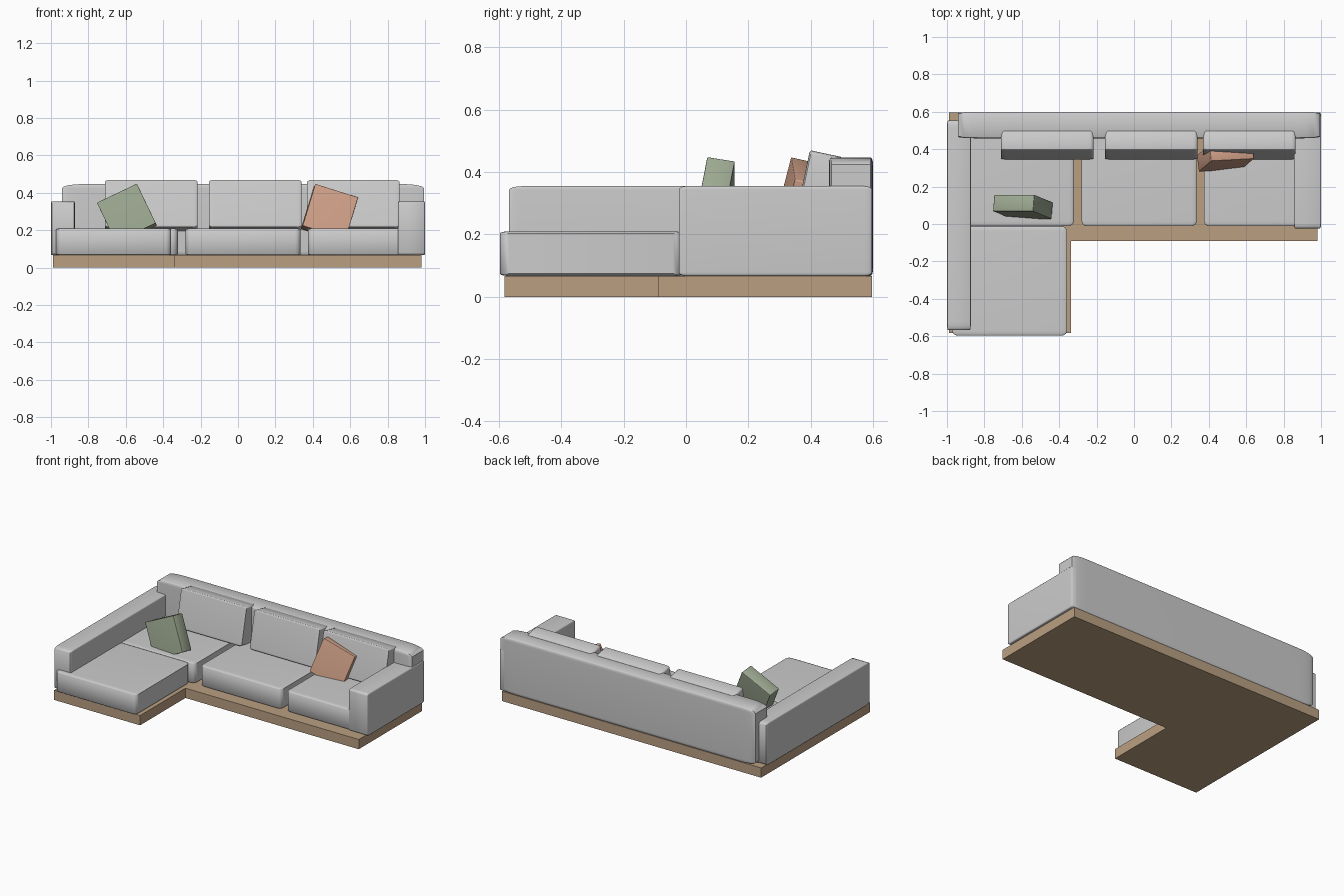
import bpy, bmesh
from math import radians

if "Cube" in bpy.data.objects:
    bpy.data.objects.remove(bpy.data.objects["Cube"])


def material(name, rgb):
    m = bpy.data.materials.new(name)
    m.diffuse_color = (*rgb, 1)
    m.use_nodes = True
    m.node_tree.nodes["Principled BSDF"].inputs["Base Color"].default_value = m.diffuse_color
    return m


def finish(name, bm, mat=None, smooth=False):
    me = bpy.data.meshes.new(name)
    bmesh.ops.recalc_face_normals(bm, faces=bm.faces[:])
    bm.to_mesh(me)
    bm.free()
    ob = bpy.data.objects.new(name, me)
    bpy.context.collection.objects.link(ob)
    if mat:
        me.materials.append(mat)
    if smooth:
        bpy.ops.object.select_all(action='DESELECT')
        ob.select_set(True)
        bpy.context.view_layer.objects.active = ob
        bpy.ops.object.shade_smooth_by_angle(angle=radians(40))
    return ob


def cushion(name, centre, size, rot=(0, 0, 0), soft=0.05, mat=None):
    """Rounded block: unit cube bevelled, then stretched to size."""
    bm = bmesh.new()
    bmesh.ops.create_cube(bm, size=1)
    bmesh.ops.bevel(bm, geom=bm.edges[:], offset=soft, segments=4,
                    profile=0.5, affect='EDGES')
    bmesh.ops.scale(bm, vec=size, verts=bm.verts[:])
    ob = finish(name, bm, mat, True)
    ob.location = centre
    ob.rotation_euler = [radians(a) for a in rot]
    return ob


def span(name, x, y, z, soft=0.05):
    """Rounded block given by its extents on each axis."""
    ext = (x, y, z)
    return cushion(name, [(a + b) / 2 for a, b in ext],
                   [b - a for a, b in ext], soft=soft)


wood = material("wood", (0.49, 0.35, 0.22))
green = material("sage_fabric", (0.33, 0.39, 0.28))
coral = material("coral_fabric", (0.64, 0.36, 0.25))

# L-shaped plinth
bm = bmesh.new()
outline = [(-0.988, -0.582), (-0.336, -0.582), (-0.336, -0.09),
           (0.98, -0.09), (0.98, 0.596), (-0.988, 0.596)]
face = bm.faces.new([bm.verts.new((x, y, 0)) for x, y in outline])
ext = bmesh.ops.extrude_face_region(bm, geom=[face])
bmesh.ops.translate(bm, vec=(0, 0, 0.067), verts=[
    v for v in ext["geom"] if isinstance(v, bmesh.types.BMVert)])
finish("plinth", bm, wood)

# Backrest and arms
span("backrest", (-0.942, 0.995), (0.458, 0.6), (0.067, 0.447), 0.06)
span("left_arm", (-1.0, -0.872), (-0.567, 0.553), (0.067, 0.355), 0.04)
span("right_arm", (0.855, 1.0), (-0.023, 0.597), (0.067, 0.355), 0.04)

# Seat cushions
seat_z = (0.067, 0.21)
span("chaise_seat", (-0.972, -0.357), (-0.597, -0.012), seat_z)
for name, x in (("left_seat", -0.937), ("middle_seat", -0.28),
                ("right_seat", 0.373)):
    span(name, (x, x + 0.615), (-0.012, 0.565), seat_z)

# Leaning back cushions
for name, x in (("left_back_cushion", -0.464), ("middle_back_cushion", 0.092),
                ("right_back_cushion", 0.617)):
    cushion(name, (x, 0.422, 0.333), (0.495, 0.105, 0.258), (-12, 0, 0))

# Loose throw pillows
cushion("green_pillow", (-0.594, 0.092, 0.286), (0.237, 0.09, 0.237),
        (-10, -25.5, 0), 0.02, green)
cushion("coral_pillow", (0.489, 0.358, 0.291), (0.24, 0.09, 0.24),
        (-13, 17.5, 3), 0.02, coral)
